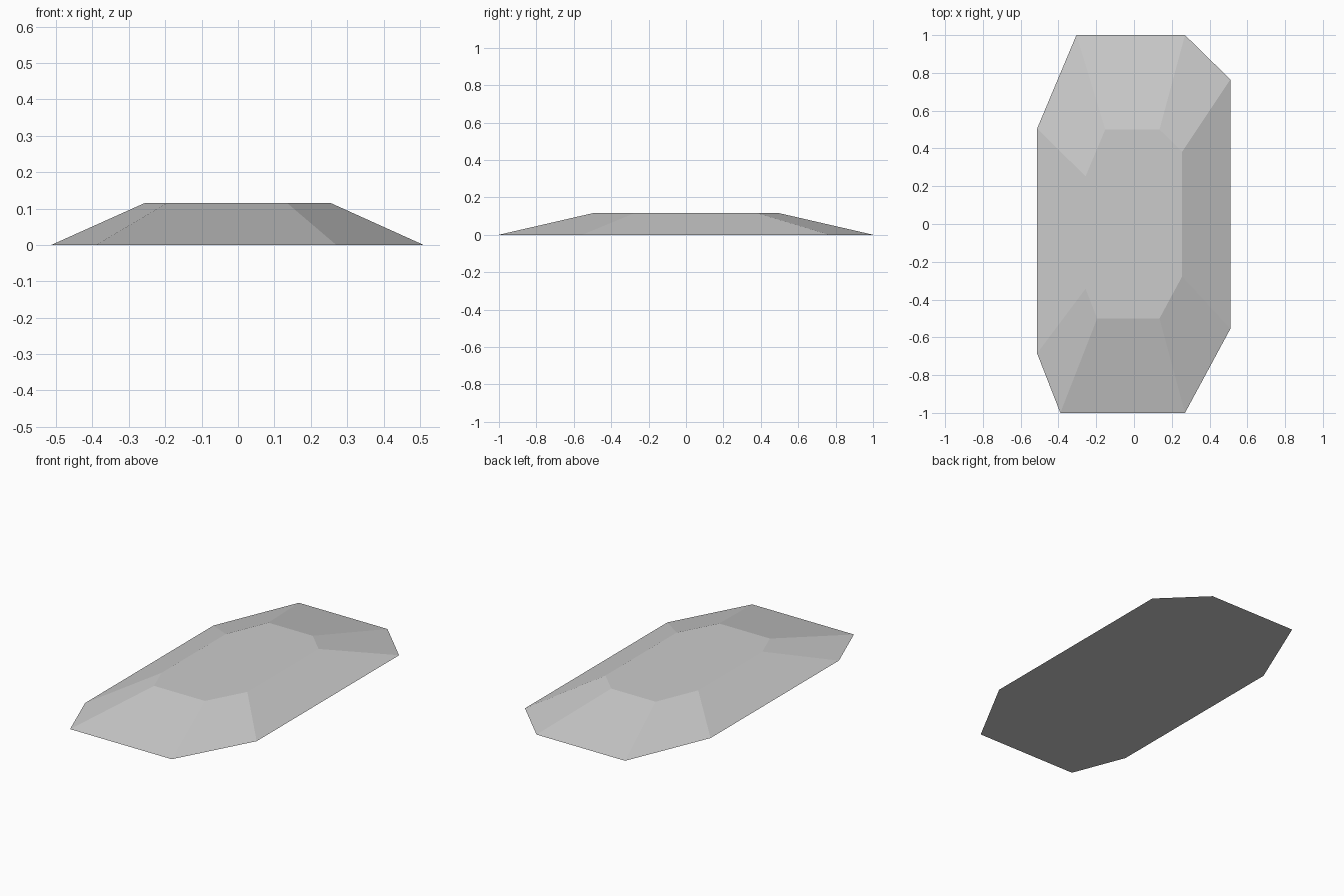
import bpy
import bmesh

cube = bpy.data.objects.get("Cube")
if cube:
    bpy.data.objects.remove(cube, do_unlink=True)

# Flat grey stone
stone = bpy.data.materials.new("stone_grey")
stone.use_nodes = True
colour = (0.6, 0.6, 0.6, 1)
stone.diffuse_color = colour
bsdf = next(n for n in stone.node_tree.nodes if n.type == "BSDF_PRINCIPLED")
bsdf.inputs["Base Color"].default_value = colour

# Irregular eight-sided footprint, counter-clockwise from above
outline = [(0.27, 1.0), (-0.305, 1.0), (-0.513, 0.505), (-0.513, -0.685),
           (-0.39, -1.0), (0.27, -1.0), (0.51, -0.555), (0.51, 0.765)]
height = 0.115
top_scale = 0.5

# Slab tapering to a flat top half the size of its base
bm = bmesh.new()
base = [bm.verts.new((x, y, 0)) for x, y in outline]
top = [bm.verts.new((x * top_scale, y * top_scale, height)) for x, y in outline]
bm.faces.new(list(reversed(base)))
bm.faces.new(top)
for i in range(len(outline)):
    j = (i + 1) % len(outline)
    bm.faces.new((base[i], base[j], top[j], top[i]))
bmesh.ops.recalc_face_normals(bm, faces=bm.faces)

mesh = bpy.data.meshes.new("stone_slab")
bm.to_mesh(mesh)
bm.free()
mesh.materials.append(stone)
slab = bpy.data.objects.new("stone_slab", mesh)
bpy.context.collection.objects.link(slab)
